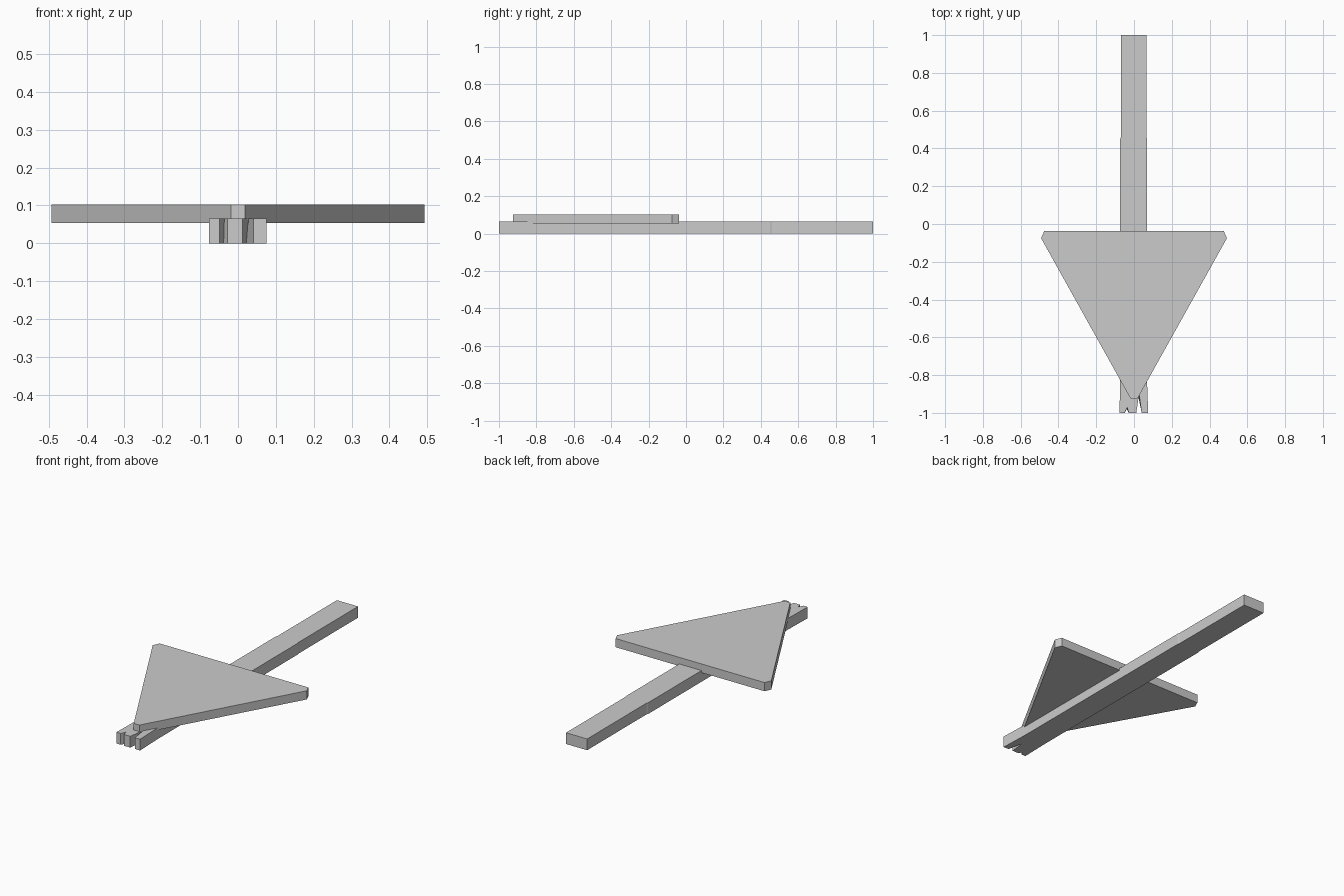
import bpy, bmesh

if "Cube" in bpy.data.objects:
    bpy.data.objects.remove(bpy.data.objects["Cube"])


def prism(name, bottom, top, z0, z1):
    """Closed solid between two outlines with the same point count."""
    bm = bmesh.new()
    lo = [bm.verts.new((x, y, z0)) for x, y in bottom]
    hi = [bm.verts.new((x, y, z1)) for x, y in top]
    n = len(lo)
    bm.faces.new(lo[::-1])
    bm.faces.new(hi)
    for i in range(n):
        j = (i + 1) % n
        bm.faces.new((lo[i], lo[j], hi[j], hi[i]))
    bmesh.ops.recalc_face_normals(bm, faces=bm.faces)
    mesh = bpy.data.meshes.new(name)
    bm.to_mesh(mesh)
    bm.free()
    obj = bpy.data.objects.new(name, mesh)
    bpy.context.collection.objects.link(obj)
    return obj


# Post, slightly tapered, with two splintered notches in its foot
def post_outline(notch_a, notch_b):
    return [(-0.077, -1), (-0.049, -1), notch_a, (-0.028, -1),
            (0.012, -1), notch_b, (0.041, -1), (0.075, -1),
            (0.069, -0.83), (0.069, 0.45), (0.066, 0.46), (0.066, 1),
            (-0.069, 1), (-0.069, 0.46), (-0.073, 0.45), (-0.073, -0.83)]


prism("post",
      post_outline((-0.038, -0.98), (0.022, -0.91)),
      post_outline((-0.036, -0.97), (0.027, -0.90)), 0, 0.065)

# Triangular sign board with clipped corners
half = [(0.018, -0.925), (0.492, -0.075), (0.475, -0.037)]
board = half + [(-x, y) for x, y in reversed(half)]
prism("sign_board", board, board, 0.053, 0.103)
